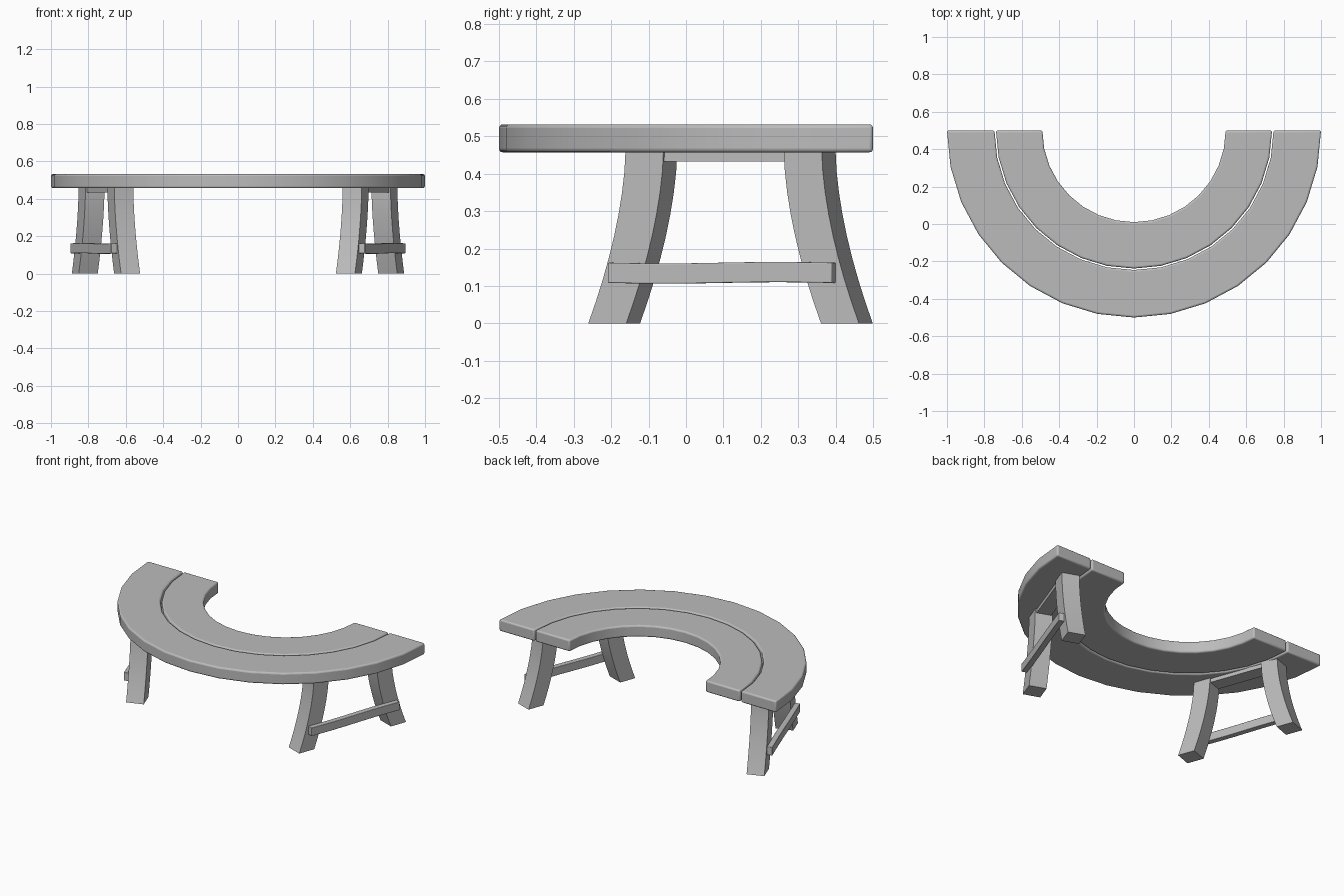
import bpy
import bmesh
from math import sin, cos, pi, radians

cube = bpy.data.objects.get("Cube")
if cube:
    bpy.data.objects.remove(cube, do_unlink=True)

GREY = (0.5, 0.5, 0.5, 1.0)
grey = bpy.data.materials.new("plain_grey")
grey.use_nodes = True
grey.diffuse_color = GREY
grey.node_tree.nodes["Principled BSDF"].inputs["Base Color"].default_value = GREY


def loft(name, sections, bevel=0.0):
    """Skin a list of four-cornered sections and cap both ends."""
    bm = bmesh.new()
    rings = [[bm.verts.new(p) for p in section] for section in sections]
    for a, b in zip(rings, rings[1:]):
        for i in range(4):
            j = (i + 1) % 4
            bm.faces.new((a[i], a[j], b[j], b[i]))
    bm.faces.new(rings[0])
    bm.faces.new(rings[-1])
    bmesh.ops.recalc_face_normals(bm, faces=bm.faces)
    mesh = bpy.data.meshes.new(name)
    bm.to_mesh(mesh)
    bm.free()
    mesh.materials.append(grey)
    obj = bpy.data.objects.new(name, mesh)
    bpy.context.collection.objects.link(obj)
    if bevel:
        mod = obj.modifiers.new("rounded_edges", "BEVEL")
        mod.width = bevel
        mod.segments = 3
        mod.limit_method = "ANGLE"
        mod.angle_limit = radians(40)
    bpy.ops.object.select_all(action="DESELECT")
    obj.select_set(True)
    bpy.context.view_layer.objects.active = obj
    bpy.ops.object.shade_smooth_by_angle(angle=radians(38))
    return obj


# Seat: two half-ring planks with a narrow gap
SEGMENTS = 16
SEAT_LOW, SEAT_TOP = 0.457, 0.532


def half_ring(name, inner, outer):
    sections = []
    for i in range(SEGMENTS + 1):
        a = pi * i / SEGMENTS
        sections.append([(r * cos(a), 0.5 - r * sin(a), z)
                         for r, z in ((inner, SEAT_LOW), (outer, SEAT_LOW),
                                      (outer, SEAT_TOP), (inner, SEAT_TOP))])
    loft(name, sections, 0.01)


half_ring("inner_seat_plank", 0.49, 0.738)
half_ring("outer_seat_plank", 0.746, 1.0)

# Trestles: u points outward, v runs along the trestle toward the back
TURN = radians(20)
HALF = 0.054


def place(side, u, v, z):
    x = 0.706 + u * cos(TURN) + v * sin(TURN)
    y = 0.119 - u * sin(TURN) + v * cos(TURN)
    return (side * x, y, z)


def leg(name, side, end):
    sections = []
    for i in range(9):
        t = i / 8
        v = end * (0.225 + 0.106 * t ** 1.7)
        z = 0.465 * (1 - t)
        sections.append([place(side, u, v + w, z)
                         for u, w in ((-HALF, -HALF), (HALF, -HALF),
                                      (HALF, HALF), (-HALF, HALF))])
    loft(name, sections)


def bar(name, side, u0, u1, length, z0, z1, wave=0.0, bevel=0.0):
    sections = []
    for i in range(9):
        t = i / 8
        v = (t - 0.5) * length
        dz = wave * sin(2 * pi * t)
        sections.append([place(side, u, v, z + dz)
                         for u, z in ((u0, z0), (u1, z0), (u1, z1), (u0, z1))])
    loft(name, sections, bevel)


for label, side in (("left", 1), ("right", -1)):
    leg(label + "_front_leg", side, -1)
    leg(label + "_back_leg", side, 1)
    bar(label + "_stretcher", side, 0.05, 0.086, 0.637, 0.108, 0.162, -0.002, 0.003)
    bar(label + "_top_rail", side, -0.045, 0.045, 0.38, 0.433, 0.465)
